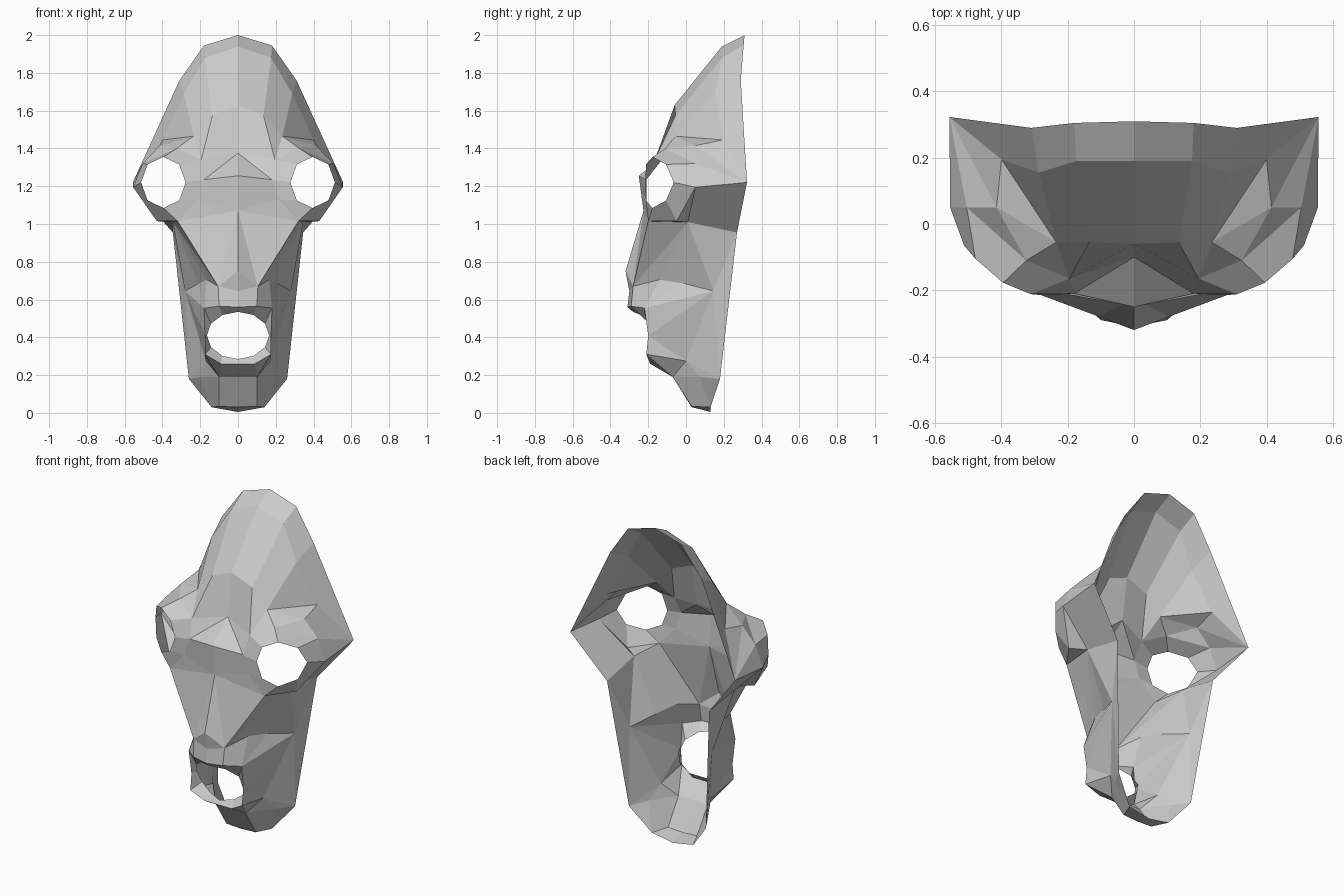
import bpy
import bmesh
from math import cos, sin, radians
from mathutils import Vector

cube = bpy.data.objects.get("Cube")
if cube:
    bpy.data.objects.remove(cube, do_unlink=True)

grey = bpy.data.materials.new("light grey")
grey.use_nodes = True
grey.diffuse_color = (.6, .6, .6, 1)
grey.node_tree.nodes["Principled BSDF"].inputs["Base Color"].default_value = (.6, .6, .6, 1)

# Shared landmarks of the left half, grouped by region
marks = {}
marks.update(  # forehead
    back_top=(0, .31, 2), back_crown=(.18, .305, 1.945), back_temple=(.31, .29, 1.76),
    crown=(0, .19, 1.94), crown_side=(.175, .19, 1.88), temple=(.287, .155, 1.69),
    fore=(0, -.06, 1.63), fore_side=(.135, -.055, 1.575),
    brow=(.235, -.055, 1.465), brow_tip=(.4, .195, 1.445))
marks.update(  # eye socket and cheekbone
    crease=(.195, -.165, 1.34), lid_mid=(.325, -.11, 1.4), lid=(.415, .05, 1.415),
    lid_outer=(.505, .05, 1.32), ear=(.557, .323, 1.22), bone=(.555, .05, 1.195),
    bone_low=(.43, -.05, 1.015), cheek=(.32, -.2, 1.015), tear=(.215, -.21, 1.13),
    cheek_back=(.345, .01, 1.01))
marks.update(  # nose
    glabella=(0, -.1, 1.375), bridge_side=(.18, -.21, 1.235), bridge=(0, -.25, 1.255),
    ridge=(0, -.225, 1.07), tip=(0, -.32, .75), septum=(0, -.3, .645),
    nostril=(.105, -.28, .67))
marks.update(  # muzzle and lips
    fold=(.165, -.14, .705), fold_back=(.21, -.01, .685), lip=(0, -.31, .56),
    lip_side=(.1, -.29, .565), lip_corner=(.18, -.22, .555), mouth_side=(.175, -.2, .41),
    mouth_low=(.175, -.21, .31), lower_side=(.09, -.19, .26), lower=(0, -.19, .26))
marks.update(  # jaw and chin
    jaw_top=(.345, .27, .955), hollow=(.28, .145, .645), jaw_angle=(.26, .18, .18),
    jaw_front=(.17, 0, .275), jaw_low=(.2, .075, .19), chin=(0, -.07, .19),
    chin_side=(.1, -.07, .19), heel=(0, .03, .03), heel_side=(.1, .03, .035),
    base=(0, .13, .005), base_side=(.14, .13, .03))


def row(names):
    return [Vector(marks[n]) for n in names.split()]


def strip(a, b, closed=False):
    """Faces between two rows of points."""
    pairs = list(zip(a, b))
    following = pairs[1:] + (pairs[:1] if closed else [])
    return [[p[0], p[1], q[1], q[0]] for p, q in zip(pairs, following)]


def shell(name, faces):
    """Mirrored, open, flat-shaded patch facing away from the hollow back."""
    bm = bmesh.new()
    for face in faces:
        corners = []
        for p in face:
            if all((p - c).length > .0001 for c in corners):
                corners.append(p)
        if len(corners) > 2:
            bm.faces.new([bm.verts.new(c) for c in corners])
    bmesh.ops.remove_doubles(bm, verts=bm.verts, dist=.0005)
    bmesh.ops.recalc_face_normals(bm, faces=bm.faces)
    bm.normal_update()
    inside = Vector((0, .4, .9))
    outward = sum(f.normal.dot(f.calc_center_median() - inside) * f.calc_area() for f in bm.faces)
    if outward < 0:
        bmesh.ops.reverse_faces(bm, faces=bm.faces)
    mesh = bpy.data.meshes.new(name)
    bm.to_mesh(mesh)
    bm.free()
    mesh.materials.append(grey)
    obj = bpy.data.objects.new(name, mesh)
    bpy.context.collection.objects.link(obj)
    mirror = obj.modifiers.new("Mirror", "MIRROR")
    mirror.use_clip = True


def patch(*faces):
    return [row(f) for f in faces]


# Forehead: back rim to crown to brow
crown_row = row("crown crown_side temple brow_tip")
shell("forehead",
      strip(row("back_top back_crown back_temple ear"), crown_row)
      + strip(crown_row, row("fore fore_side brow brow_tip"))
      + patch("fore_side brow crease", "fore fore_side crease glabella"))

# Eye socket: ring of landmarks lofted to a round opening that curves back
eye = []
for step in range(8):
    a = radians(180 - 45 * step)
    x = .118 * cos(a)
    eye.append(Vector((.395 + x, -.215 + 2.7 * (x + .118) ** 2, 1.22 + .135 * sin(a))))
socket = row("bridge_side crease lid_mid lid_outer bone bone_low cheek tear")
shell("eye_socket",
      strip(socket, eye, closed=True)
      + patch("brow crease lid_mid", "brow lid_mid lid", "lid_mid lid_outer lid",
              "brow lid brow_tip", "brow_tip lid ear",
              "lid lid_outer ear", "lid_outer bone ear"))

# Cheekbone underside and hollow cheek
shell("cheek", patch(
    "bone ear jaw_top cheek_back", "bone cheek_back bone_low", "bone_low cheek_back cheek",
    "cheek cheek_back nostril", "cheek_back hollow fold_back",
    "cheek_back fold_back fold", "cheek_back fold nostril"))

# Nose
shell("nose", patch(
    "glabella crease bridge_side", "glabella bridge_side bridge",
    "bridge bridge_side tear ridge", "ridge tear cheek",
    "ridge cheek nostril", "ridge nostril tip", "tip nostril septum"))

# Muzzle and lips around a round mouth opening
mouth = []
for step in range(7):
    a = radians(90 - 30 * step)
    c = max(cos(a), 0) if 0 < step < 6 else 0
    mouth.append(Vector((.165 * c, -.23 - .05 * sin(a) + .07 * c, .41 + .125 * sin(a))))
lips = row("lip lip_side lip_corner mouth_side mouth_low lower_side lower")
shell("muzzle",
      strip(lips, mouth)
      + patch("septum nostril lip_side lip", "nostril fold lip_corner lip_side",
              "fold fold_back lip_corner"))

# Jaw sides
shell("jaw", patch(
    "cheek_back jaw_top hollow", "jaw_top jaw_angle hollow",
    "hollow lip_corner fold_back", "hollow mouth_side lip_corner",
    "hollow jaw_front mouth_side", "mouth_side jaw_front mouth_low",
    "hollow jaw_angle jaw_front", "jaw_front jaw_angle jaw_low",
    "jaw_low jaw_angle base_side"))

# Chin
shell("chin",
      strip(row("lower chin heel base"), row("lower_side chin_side heel_side base_side"))
      + patch("lower_side mouth_low chin_side", "mouth_low jaw_front chin_side",
              "chin_side jaw_front jaw_low", "chin_side jaw_low base_side heel_side"))
